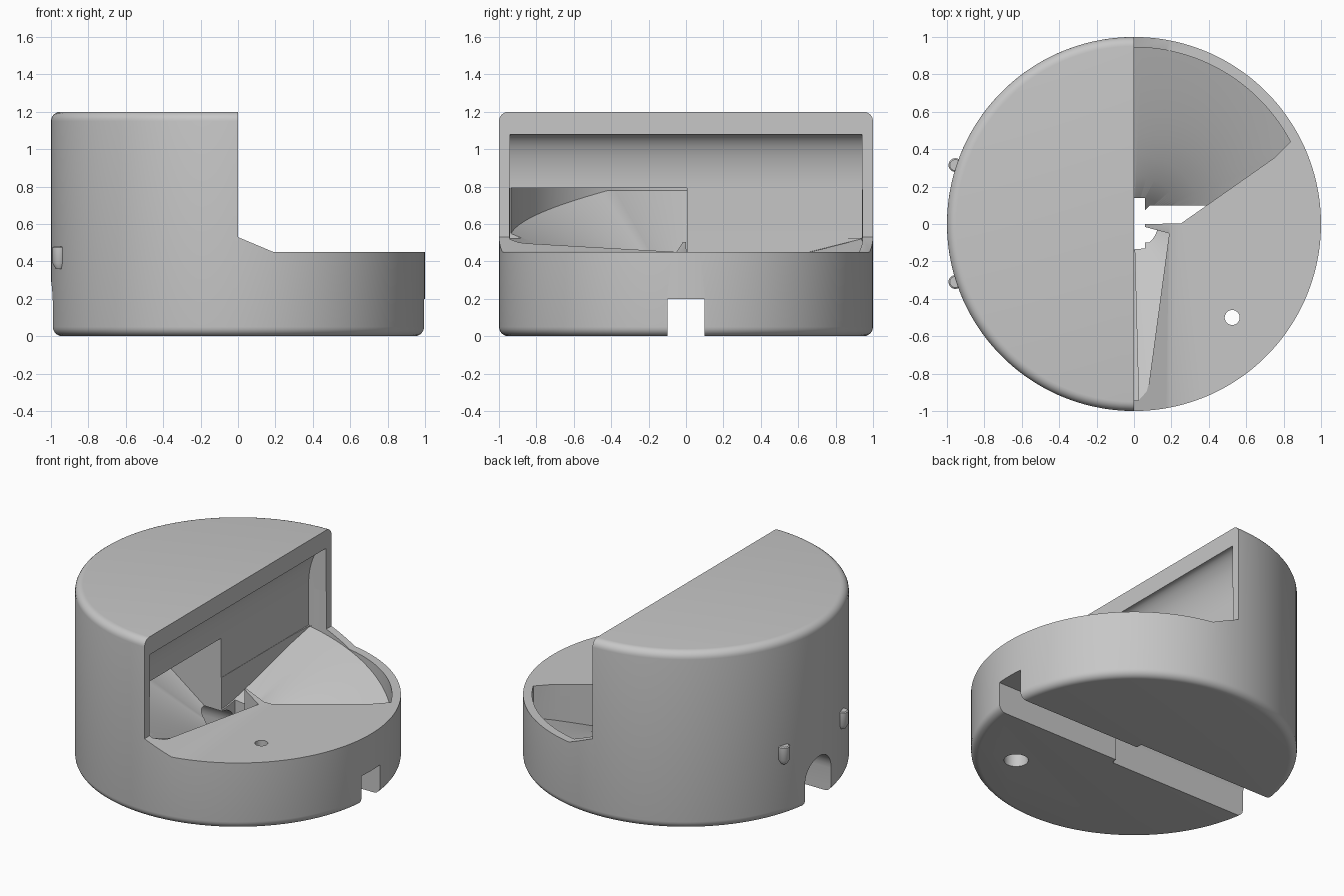
import bpy, bmesh
from math import sin, cos, pi, radians

cube = bpy.data.objects.get("Cube")
if cube:
    bpy.data.objects.remove(cube)

mat = bpy.data.materials.new("plain grey")
mat.use_nodes = True
grey = (0.57, 0.57, 0.57, 1)
mat.diffuse_color = grey
mat.node_tree.nodes["Principled BSDF"].inputs["Base Color"].default_value = grey


def finish(name, bm):
    bm.normal_update()
    bmesh.ops.recalc_face_normals(bm, faces=bm.faces)
    if bm.calc_volume(signed=True) < 0:
        bmesh.ops.reverse_faces(bm, faces=bm.faces)
    me = bpy.data.meshes.new(name)
    bm.to_mesh(me)
    bm.free()
    ob = bpy.data.objects.new(name, me)
    me.materials.append(mat)
    bpy.context.collection.objects.link(ob)
    return ob


def lathe(name, profile, center=(0, 0), seg=128):
    """Revolve an (r, z) profile around a vertical axis and cap the ends."""
    bm = bmesh.new()
    rings = [[bm.verts.new((center[0] + r * cos(2 * pi * (i + 0.5) / seg),
                            center[1] + r * sin(2 * pi * (i + 0.5) / seg), z))
              for i in range(seg)] for r, z in profile]
    for a, b in zip(rings, rings[1:]):
        for i in range(seg):
            j = (i + 1) % seg
            bm.faces.new((a[i], a[j], b[j], b[i]))
    bm.faces.new(rings[0])
    bm.faces.new(rings[-1])
    return finish(name, bm)


def prism(name, pts, lo, hi, axis):
    """Extrude (x, z) along y, or (y, z) along x."""
    bm = bmesh.new()
    def place(p, d):
        return (p[0], d, p[1]) if axis == "y" else (d, p[0], p[1])
    a, b = [[bm.verts.new(place(p, d)) for p in pts] for d in (lo, hi)]
    bm.faces.new(a)
    bm.faces.new(b)
    for i in range(len(pts)):
        j = (i + 1) % len(pts)
        bm.faces.new((a[i], a[j], b[j], b[i]))
    return finish(name, bm)


def spiral(name, start, end, steps, outer, rim_z, core_z, top):
    """Wedge whose floor is a tilted spiral ramp."""
    bm = bmesh.new()
    n = 8
    rows = []
    for i in range(steps + 1):
        t = i / steps
        ang = radians(start + (end - start) * t)
        r1 = outer(ang)
        low, high = [], []
        for k in range(n + 1):
            r = 0.03 + (r1 - 0.03) * k / n
            z = core_z(t) + (rim_z(t) - core_z(t)) * r / R
            low.append(bm.verts.new((r * cos(ang), r * sin(ang), z)))
            high.append(bm.verts.new((r * cos(ang), r * sin(ang), top)))
        rows.append(low + high[::-1])
    bm.faces.new(rows[0])
    bm.faces.new(rows[-1])
    for a, b in zip(rows, rows[1:]):
        for i in range(len(a)):
            j = (i + 1) % len(a)
            bm.faces.new((a[i], a[j], b[j], b[i]))
    bm.normal_update()
    bmesh.ops.triangulate(bm, faces=[f for f in bm.faces if len(f.verts) == 4])
    return finish(name, bm)


def box(name, x0, x1, y0, y1, z0, z1):
    return prism(name, [(x0, z0), (x1, z0), (x1, z1), (x0, z1)], y0, y1, "y")


R = 0.945   # inner radius
WALL = 0.13  # depth of the upright inner wall


def back_edge(ang):
    c, s = cos(ang), sin(ang)
    if c < 0:
        return min(R, (WALL - 0.002) / -c)
    d = 0.575 * c - 0.818 * s
    return min(R, 0.142 / d) if d > 0 else R


def front_edge(ang):
    return min(R, 0.195 / (cos(ang) - 0.135 * sin(ang)))


# Rounded drum
bev = 0.05
arc = [(1 - bev + bev * sin(a), bev - bev * cos(a)) for a in [pi / 12 * i for i in range(7)]]
body = lathe("drum_body", arc + [(r, 1.2 - z) for r, z in reversed(arc)])

# Vaulted opening section
vault = [(0.1, 0.525), (0.1, 1.081)]
vault += [(-WALL * sin(a), 0.79 + 0.29 * cos(a)) for a in [pi / 24 * i for i in range(1, 13)]]
vault += [(-WALL, 0.525)]

# Arched tunnel section
arch = [(-0.14, -0.1), (0.14, -0.1)]
arch += [(0.14 * cos(a), 0.16 + 0.14 * sin(a)) for a in [pi / 16 * i for i in range(17)]]

cutters = [
    prism("step_cutter", [(0, 1.5), (0, 0.53), (0.19, 0.45), (1.2, 0.45), (1.2, 1.5)], -1.2, 1.2, "y"),
    prism("vault_cutter", vault, -0.94, 0.94, "y"),
    spiral("back_ramp_cutter", 0.5, 179, 72, back_edge,
           lambda t: 0.12 + 0.4 * min(1, t * 1.85), lambda t: 0.06 + 0.22 * min(1, t * 2), 0.785),
    spiral("side_ramp_cutter", 178, 271.5, 40, lambda a: R,
           lambda t: 0.78 - 0.27 * max(0, t - 0.3) / 0.7, lambda t: 0.12, 0.792),
    spiral("front_ramp_cutter", 269, 345, 36, front_edge,
           lambda t: 0.52, lambda t: 0.15, 0.7),
    box("outlet_cutter", -0.12, 0.06, -0.13, 0.14, -0.12, 0.55),
    box("channel_cutter", -0.01, 1.2, -0.1, 0.1, -0.11, 0.2),
    prism("tunnel_cutter", arch, -1.2, 0.05, "x"),
    lathe("screw_hole_cutter", [(0.04, 0.6), (0.04, 0.3), (0.075, 0.3), (0.075, -0.1)], (0.525, -0.5), 32),
]
for c in cutters:
    m = body.modifiers.new(c.name, "BOOLEAN")
    m.operation = "DIFFERENCE"
    m.solver = "EXACT"
    m.object = c
bpy.context.view_layer.update()
done = bpy.data.meshes.new_from_object(body.evaluated_get(bpy.context.evaluated_depsgraph_get()))
body.modifiers.clear()
body.data = done
for c in cutters:
    bpy.data.objects.remove(c)

# Small rounded pegs on the side
pegs = [lathe(name, [(0.02, 0.36), (0.037, 0.39), (0.037, 0.475), (0.03, 0.48)], (-0.955, y), 24)
        for name, y in (("back_peg", 0.315), ("front_peg", -0.31))]

for ob in [body] + pegs:
    bpy.ops.object.select_all(action="DESELECT")
    ob.select_set(True)
    bpy.context.view_layer.objects.active = ob
    bpy.ops.object.shade_smooth_by_angle(angle=radians(30))
